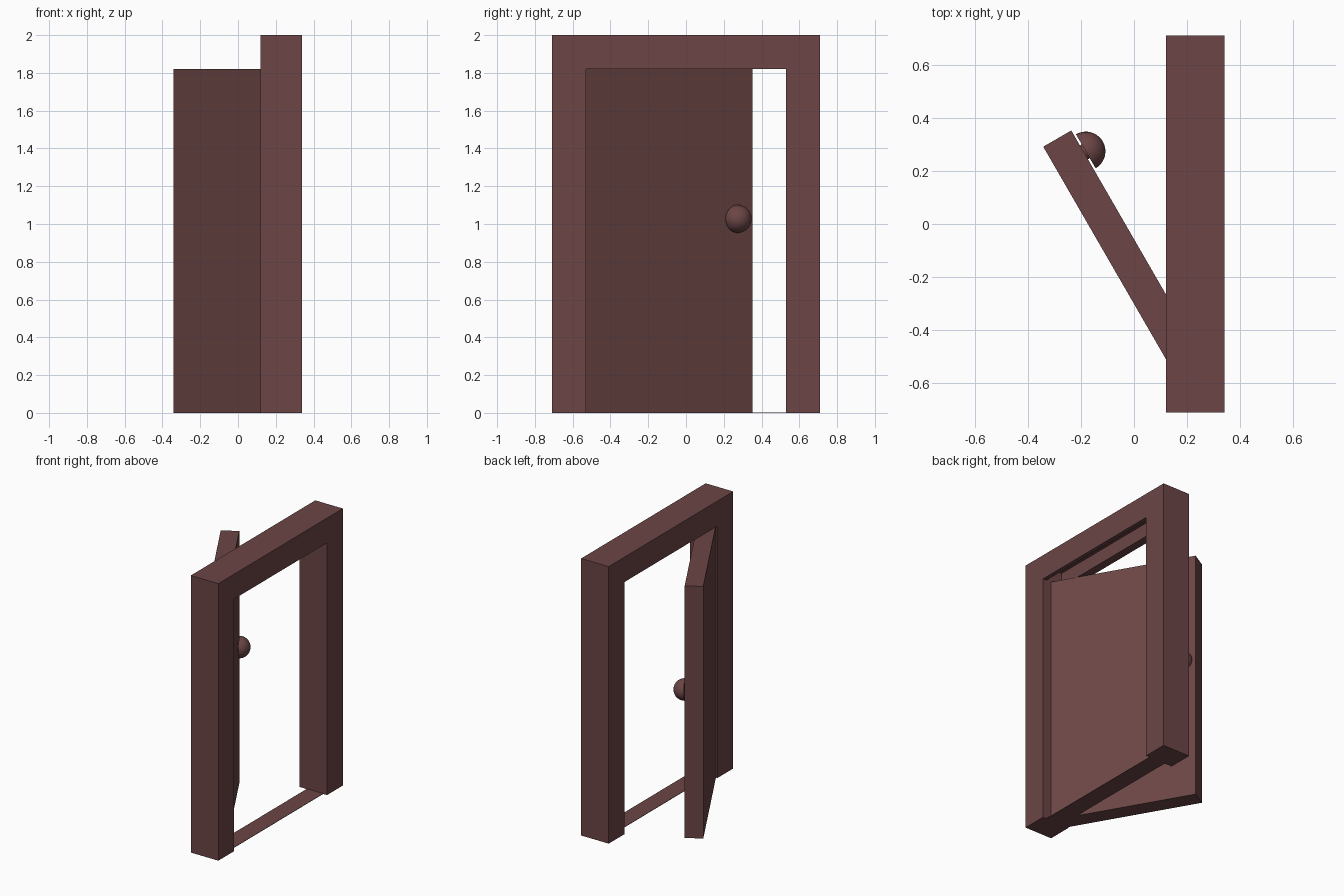
import bpy, bmesh, math
from mathutils import Matrix, Vector

old = bpy.data.objects.get("Cube")
if old:
    bpy.data.objects.remove(old, do_unlink=True)

wood = bpy.data.materials.new("dark_red_brown")
wood.use_nodes = True
COLOUR = (0.15, 0.06, 0.06, 1)
wood.diffuse_color = COLOUR
wood.node_tree.nodes["Principled BSDF"].inputs["Base Color"].default_value = COLOUR


def add_object(name, bm):
    bmesh.ops.recalc_face_normals(bm, faces=bm.faces)
    mesh = bpy.data.meshes.new(name)
    bm.to_mesh(mesh)
    bm.free()
    mesh.materials.append(wood)
    obj = bpy.data.objects.new(name, mesh)
    bpy.context.collection.objects.link(obj)
    return obj


def box(name, x, y, z):
    """Box between the given (min, max) ranges."""
    bm = bmesh.new()
    centre = Vector([sum(r) / 2 for r in (x, y, z)])
    size = [r[1] - r[0] for r in (x, y, z)]
    bmesh.ops.create_cube(bm, size=1, matrix=Matrix.Translation(centre) @ Matrix.Diagonal((*size, 1)))
    return add_object(name, bm)


def cut(target, cutter):
    mod = target.modifiers.new("cut", "BOOLEAN")
    mod.operation, mod.solver, mod.object = "DIFFERENCE", "EXACT", cutter
    bpy.context.view_layer.objects.active = target
    bpy.ops.object.modifier_apply(modifier=mod.name)
    bpy.data.objects.remove(cutter, do_unlink=True)


# Frame: a slab with the doorway and a slot above it cut away
OPEN = 0.53
frame = box("door_frame", (0.12, 0.34), (-0.71, 0.71), (0, 2))
cut(frame, box("doorway_cutter", (0, 0.5), (-OPEN, OPEN), (-0.1, 1.82)))
cut(frame, box("slot_cutter", (0.18, 0.31), (-OPEN, OPEN), (1.8, 1.92)))

# Threshold plate between the posts
box("threshold", (0.18, 0.31), (-OPEN, OPEN), (0, 0.003))

# Door: its local origin is the upper free corner on the knob side, swung open
WIDTH, THICK = 1.06, 0.122
swing = Matrix.Translation((-0.236, 0.352, 0)) @ Matrix.Rotation(math.radians(30), 4, "Z")
door = box("door", (-THICK, 0), (-WIDTH, 0), (0, 1.82))
door.matrix_world = swing

# Knob: a dome on a short neck, turned around its axis
RADIUS, GAP = 0.074, 0.008
profile = [(0.03, -0.01), (0.03, GAP)]
profile += [(RADIUS * math.cos(i * math.pi / 20), GAP + RADIUS * math.sin(i * math.pi / 20)) for i in range(11)]
bm = bmesh.new()
points = [bm.verts.new((r, 0, h)) for r, h in profile]
edges = [bm.edges.new(pair) for pair in zip(points, points[1:])]
bmesh.ops.spin(bm, geom=points + edges, axis=(0, 0, 1), cent=(0, 0, 0), angle=math.tau, steps=32)
bmesh.ops.remove_doubles(bm, verts=bm.verts, dist=0.0005)
knob = add_object("door_knob", bm)
knob.matrix_world = swing @ Matrix.Translation((0, -0.095, 1.027)) @ Matrix.Rotation(math.pi / 2, 4, "Y")
bpy.ops.object.select_all(action="DESELECT")
knob.select_set(True)
bpy.context.view_layer.objects.active = knob
bpy.ops.object.shade_smooth_by_angle(angle=math.radians(40))
